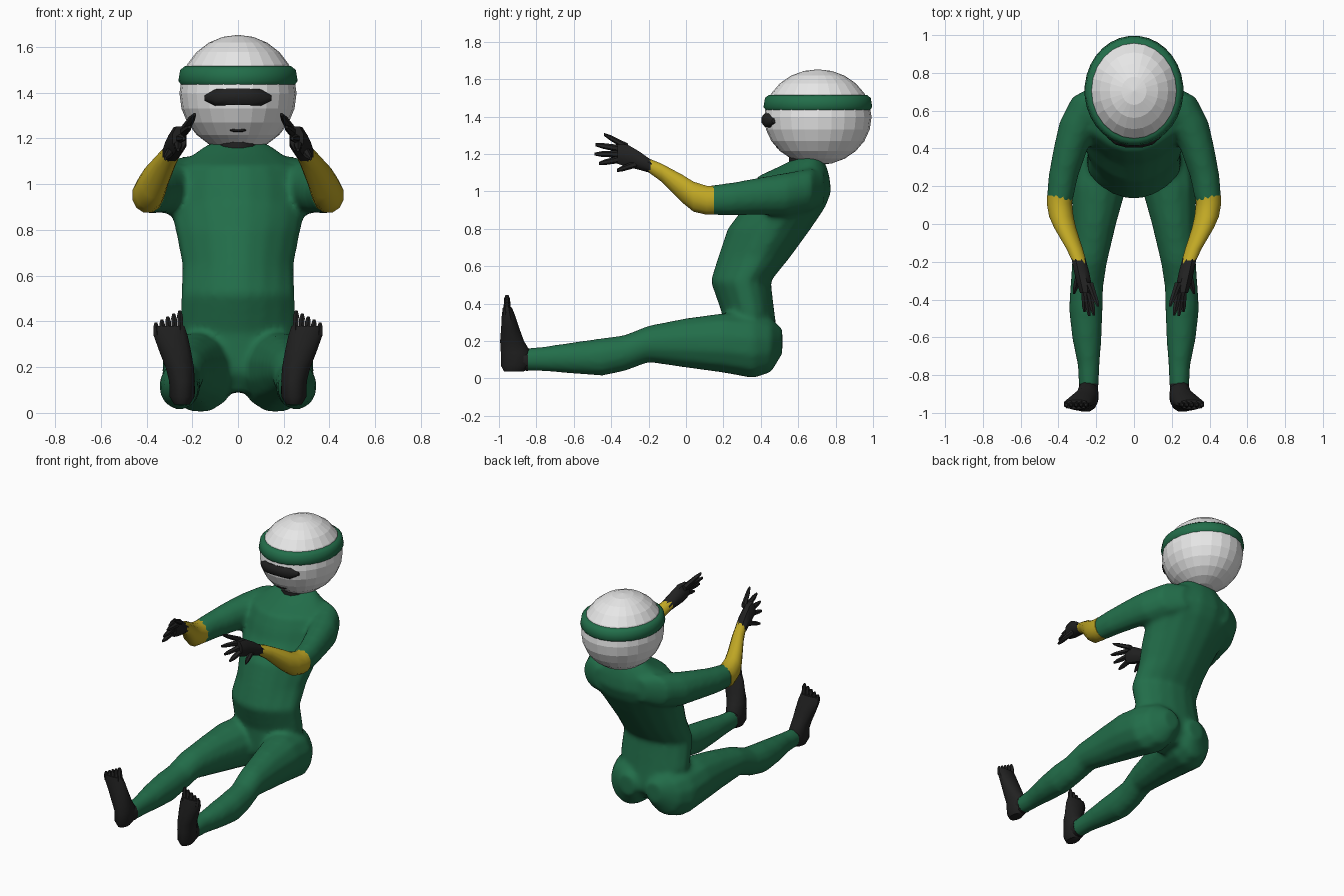
import bpy
import bmesh
from math import cos, sin, pi
from mathutils import Vector, Matrix

default_cube = bpy.data.objects.get("Cube")
if default_cube:
    bpy.data.objects.remove(default_cube, do_unlink=True)


def make_material(name, red, green, blue):
    material = bpy.data.materials.new(name)
    material.use_nodes = True
    colour = (red, green, blue, 1)
    material.diffuse_color = colour
    shader = material.node_tree.nodes["Principled BSDF"]
    shader.inputs["Base Color"].default_value = colour
    shader.inputs["Roughness"].default_value = 0.8
    return material


GREEN = make_material("suit green", 0.016, 0.155, 0.068)
YELLOW = make_material("sleeve yellow", 0.53, 0.39, 0.018)
BLACK = make_material("glove black", 0.015, 0.015, 0.015)
WHITE = make_material("helmet white", 0.8, 0.8, 0.8)


def finish(mesh_data, name, material, smooth_angle):
    """Turn a bmesh into a named object with one material."""
    bmesh.ops.recalc_face_normals(mesh_data, faces=mesh_data.faces)
    mesh = bpy.data.meshes.new(name)
    mesh_data.to_mesh(mesh)
    mesh_data.free()
    mesh.materials.append(material)
    part = bpy.data.objects.new(name, mesh)
    bpy.context.collection.objects.link(part)
    if smooth_angle:
        bpy.ops.object.select_all(action="DESELECT")
        part.select_set(True)
        bpy.context.view_layer.objects.active = part
        bpy.ops.object.shade_smooth_by_angle(angle=smooth_angle)
    return part


def loft(name, material, axis, rings, sides=12, side=1, pinch=0):
    """Skin elliptical rings (x, y, z, radius, radius) square to an axis."""
    across, along = [i for i in range(3) if i != "xyz".index(axis)]
    mesh_data = bmesh.new()
    loops = []
    for *centre, wide, deep in rings:
        loop = []
        for step in range(sides):
            angle = 2 * pi * (step + 0.5) / sides
            narrowing = 1 - pinch * max(0, -sin(angle))
            point = Vector(centre)
            point[across] += wide * cos(angle) * narrowing
            point[along] += deep * sin(angle)
            point.x *= side
            loop.append(mesh_data.verts.new(point))
        loops.append(loop)
    for lower, upper in zip(loops, loops[1:]):
        for i in range(sides):
            j = (i + 1) % sides
            mesh_data.faces.new((lower[i], lower[j], upper[j], upper[i]))
    mesh_data.faces.new(loops[0])
    mesh_data.faces.new(loops[-1])
    return finish(mesh_data, name, material, pi / 4)


# Torso: each level gives height, front, back and half width
levels = [
    (0.09, 0.25, 0.43, 0.1), (0.18, 0.19, 0.5, 0.22),
    (0.35, 0.19, 0.475, 0.26), (0.52, 0.13, 0.455, 0.255),
    (0.65, 0.17, 0.56, 0.25), (0.8, 0.22, 0.67, 0.28),
    (0.92, 0.31, 0.75, 0.31), (1.0, 0.34, 0.78, 0.31),
    (1.08, 0.38, 0.77, 0.28), (1.13, 0.49, 0.755, 0.2),
    (1.18, 0.59, 0.73, 0.13),
]
torso = loft("suit_body", GREEN, "z",
             [(0, (front + back) / 2, height, half, (back - front) / 2)
              for height, front, back, half in levels],
             sides=16, pinch=0.25)

# Neck
loft("neck", BLACK, "z", [(0, 0.63, 1.08, 0.09, 0.085),
                          (0, 0.65, 1.22, 0.09, 0.1)])

# Helmet with faceted shell
shell = bmesh.new()
bmesh.ops.create_uvsphere(
    shell, u_segments=24, v_segments=12, radius=1,
    matrix=Matrix.Translation((0, 0.705, 1.397))
    @ Matrix.Diagonal((0.256, 0.287, 0.256, 1)))
finish(shell, "helmet", WHITE, 0)

# Raised band round the helmet
loft("helmet_band", GREEN, "z",
     [(0, 0.705, height, radius, radius + 0.03) for height, radius in
      ((1.435, 0.25), (1.452, 0.262), (1.5, 0.254), (1.517, 0.232))],
     sides=32)

# Visor and mouth slot, wrapped round the front of the helmet
visor_half = [(0.146, 0.472, 1.377, 0.012, 0.012),
              (0.1, 0.447, 1.379, 0.028, 0.039),
              (0.04, 0.432, 1.382, 0.03, 0.039)]
visor_far = [(-x, *rest) for x, *rest in reversed(visor_half)]
loft("visor", BLACK, "x", visor_half + visor_far, sides=8)
loft("mouth_slot", BLACK, "x",
     [(x, 0.49, 1.237, 0.008, deep) for x, deep in
      ((-0.035, 0.003), (-0.02, 0.008), (0.02, 0.008), (0.035, 0.003))],
     sides=6)

leg_rings = [
    (0.1, 0.515, 0.2, 0.06, 0.07), (0.145, 0.455, 0.175, 0.125, 0.145),
    (0.165, 0.36, 0.172, 0.158, 0.175), (0.185, 0.2, 0.19, 0.15, 0.163),
    (0.21, 0, 0.19, 0.118, 0.135), (0.235, -0.2, 0.185, 0.095, 0.1),
    (0.25, -0.33, 0.135, 0.089, 0.098), (0.255, -0.45, 0.115, 0.091, 0.103),
    (0.25, -0.6, 0.11, 0.08, 0.086), (0.24, -0.75, 0.105, 0.059, 0.069),
    (0.24, -0.88, 0.1, 0.053, 0.06),
]
foot_rings = [
    (0.245, -0.92, 0.037, 0.035, 0.055), (0.245, -0.91, 0.07, 0.056, 0.083),
    (0.245, -0.91, 0.14, 0.058, 0.083), (0.255, -0.93, 0.2, 0.064, 0.066),
    (0.275, -0.94, 0.27, 0.072, 0.05), (0.295, -0.95, 0.34, 0.077, 0.036),
    (0.302, -0.955, 0.38, 0.07, 0.025),
]
upper_arm_rings = [
    (0.15, 0.74, 1.02, 0.05, 0.08), (0.225, 0.67, 1.01, 0.105, 0.115),
    (0.285, 0.54, 0.985, 0.112, 0.118), (0.335, 0.4, 0.975, 0.093, 0.103),
    (0.375, 0.25, 0.96, 0.08, 0.09), (0.395, 0.11, 0.952, 0.07, 0.08),
]
forearm_rings = [
    (0.393, 0.15, 0.953, 0.071, 0.08), (0.395, 0.11, 0.953, 0.069, 0.08),
    (0.385, 0.04, 0.972, 0.067, 0.083), (0.365, -0.02, 1.015, 0.06, 0.077),
    (0.315, -0.13, 1.1, 0.045, 0.05), (0.285, -0.21, 1.145, 0.037, 0.037),
]
palm_rings = [
    (0.295, -0.18, 1.13, 0.04, 0.037), (0.278, -0.25, 1.165, 0.043, 0.053),
    (0.265, -0.31, 1.19, 0.042, 0.064), (0.257, -0.365, 1.2, 0.031, 0.057),
]
# Fingers from top to bottom: base point and tip point
fingers = [
    ((0.235, -0.31, 1.235), (0.19, -0.438, 1.305)),
    ((0.242, -0.33, 1.225), (0.212, -0.485, 1.25)),
    ((0.255, -0.34, 1.2), (0.237, -0.488, 1.2)),
    ((0.262, -0.34, 1.175), (0.262, -0.465, 1.15)),
    ((0.29, -0.26, 1.15), (0.318, -0.37, 1.112)),
]

# Limbs, mirrored: left is +x
suit_parts = [torso]
for label, side in (("left", 1), ("right", -1)):
    suit_parts.append(loft(label + "_leg", GREEN, "y", leg_rings, side=side))
    suit_parts.append(loft(label + "_upper_arm", GREEN, "y",
                           upper_arm_rings, side=side))
    loft(label + "_ankle", BLACK, "y", [(0.24, -0.845, 0.1, 0.053, 0.062),
                                        (0.245, -0.93, 0.11, 0.052, 0.06)],
         side=side)
    loft(label + "_foot", BLACK, "z", foot_rings, side=side)
    for number in range(5):
        x = 0.25 + 0.026 * number
        tip = 0.447 - 0.013 * number
        loft(f"{label}_toe_{number}", BLACK, "z",
             [(x, -0.955, 0.34, 0.015, 0.022),
              (x + 0.004, -0.957, tip - 0.02, 0.014, 0.016),
              (x + 0.005, -0.957, tip, 0.007, 0.008)], sides=6, side=side)
    loft(label + "_forearm", YELLOW, "y", forearm_rings, side=side)
    loft(label + "_palm", BLACK, "y", palm_rings, sides=8, side=side)
    for number, (base, tip) in enumerate(fingers):
        middle = Vector(base).lerp(Vector(tip), 0.75)
        loft(f"{label}_finger_{number}", BLACK, "y",
             [(*base, 0.021, 0.021), (*middle, 0.015, 0.015),
              (*tip, 0.007, 0.008)], sides=6, side=side)

# Fuse torso, legs and upper arms into one suit with soft joints
bpy.ops.object.select_all(action="DESELECT")
for part in suit_parts:
    part.select_set(True)
bpy.context.view_layer.objects.active = torso
bpy.ops.object.join()
fuse = torso.modifiers.new("fuse", "REMESH")
fuse.mode = "VOXEL"
fuse.voxel_size = 0.016
fuse.use_smooth_shade = True
soften = torso.modifiers.new("soften", "SMOOTH")
soften.factor = 0.5
soften.iterations = 8
